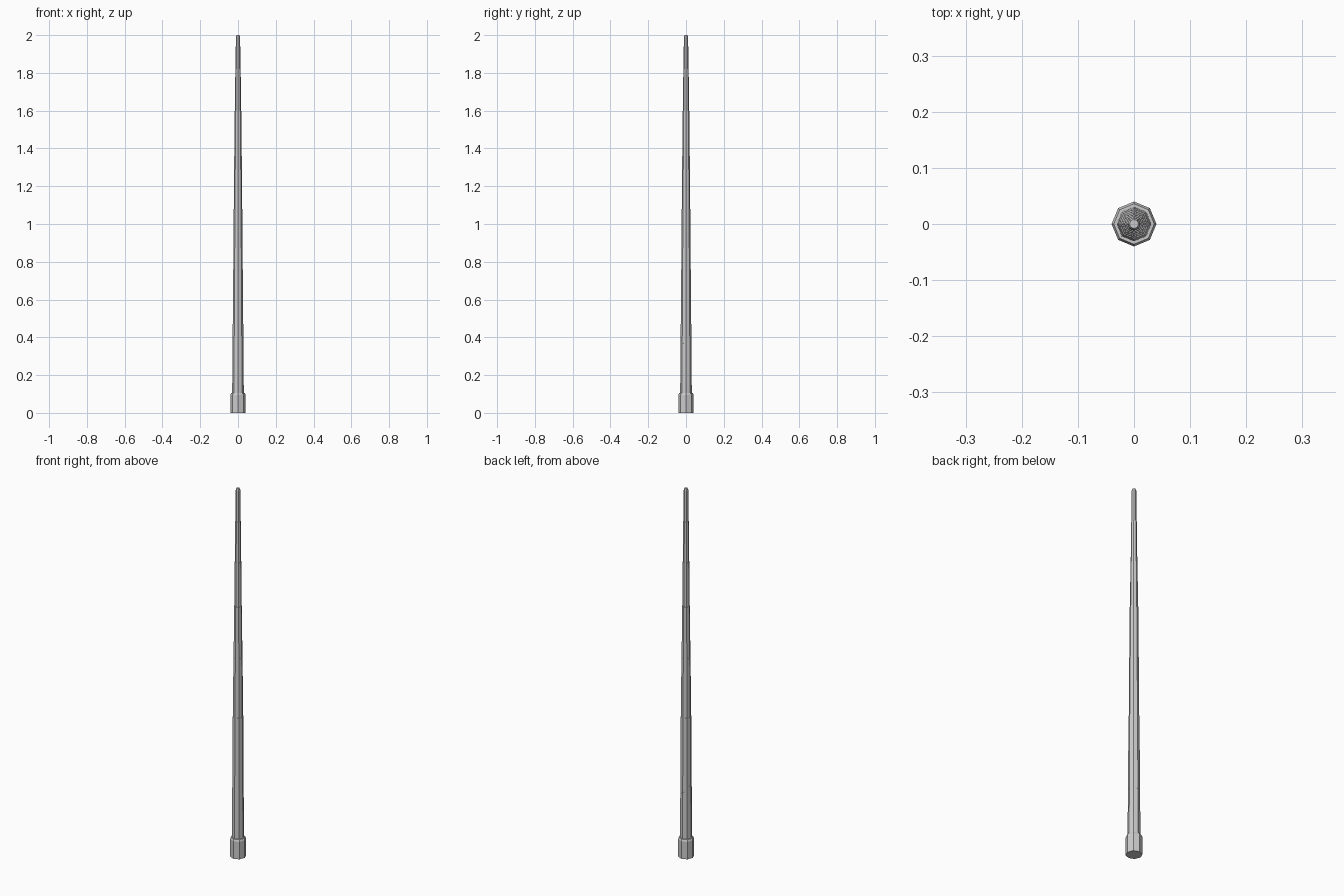
import bpy, bmesh, math

if "Cube" in bpy.data.objects:
    bpy.data.objects.remove(bpy.data.objects["Cube"])

SIDES = 8

def lathe(name, profile, slant=None):
    """Closed eight-sided solid from (radius, z) rings; slant lifts the last ring."""
    bm = bmesh.new()
    rings = []
    for r, z in profile:
        ring = []
        for i in range(SIDES):
            a = math.tau * i / SIDES
            x, y = r * math.cos(a), r * math.sin(a)
            ring.append(bm.verts.new((x, y, z)))
        rings.append(ring)
    if slant:
        for v in rings[-1]:
            v.co.z -= slant * (v.co.x + v.co.y)
    for lo, hi in zip(rings, rings[1:]):
        for i in range(SIDES):
            j = (i + 1) % SIDES
            bm.faces.new((lo[i], lo[j], hi[j], hi[i]))
    bm.faces.new(rings[0][::-1])
    bm.faces.new(rings[-1])
    mesh = bpy.data.meshes.new(name)
    bm.to_mesh(mesh)
    bm.free()
    ob = bpy.data.objects.new(name, mesh)
    bpy.context.collection.objects.link(ob)
    return ob

# Butt cap with a small bevelled rim
lathe("butt_cap", [(0.04, 0), (0.04, 0.095), (0.036, 0.105), (0.028, 0.105)])

# Lower sleeve with an obliquely cut top
lathe("grip_sleeve", [(0.031, 0.09), (0.0285, 0.375)], slant=0.8)

# Telescoping sections, each stepping in slightly from the one below
breaks = [0.10, 0.76, 1.08, 1.36, 1.60, 1.82]
radii = [0.0295, 0.0250, 0.0218, 0.0187, 0.0157, 0.0130]
tops = [0.0265, 0.0232, 0.0202, 0.0172, 0.0143]
for i in range(5):
    lathe(f"pole_section_{i + 1}",
          [(radii[i], breaks[i] - 0.01), (tops[i], breaks[i + 1])])

# Tip section with a chamfered end
lathe("pole_tip", [(radii[5], 1.81), (0.0115, 1.99), (0.008, 2.0)])
